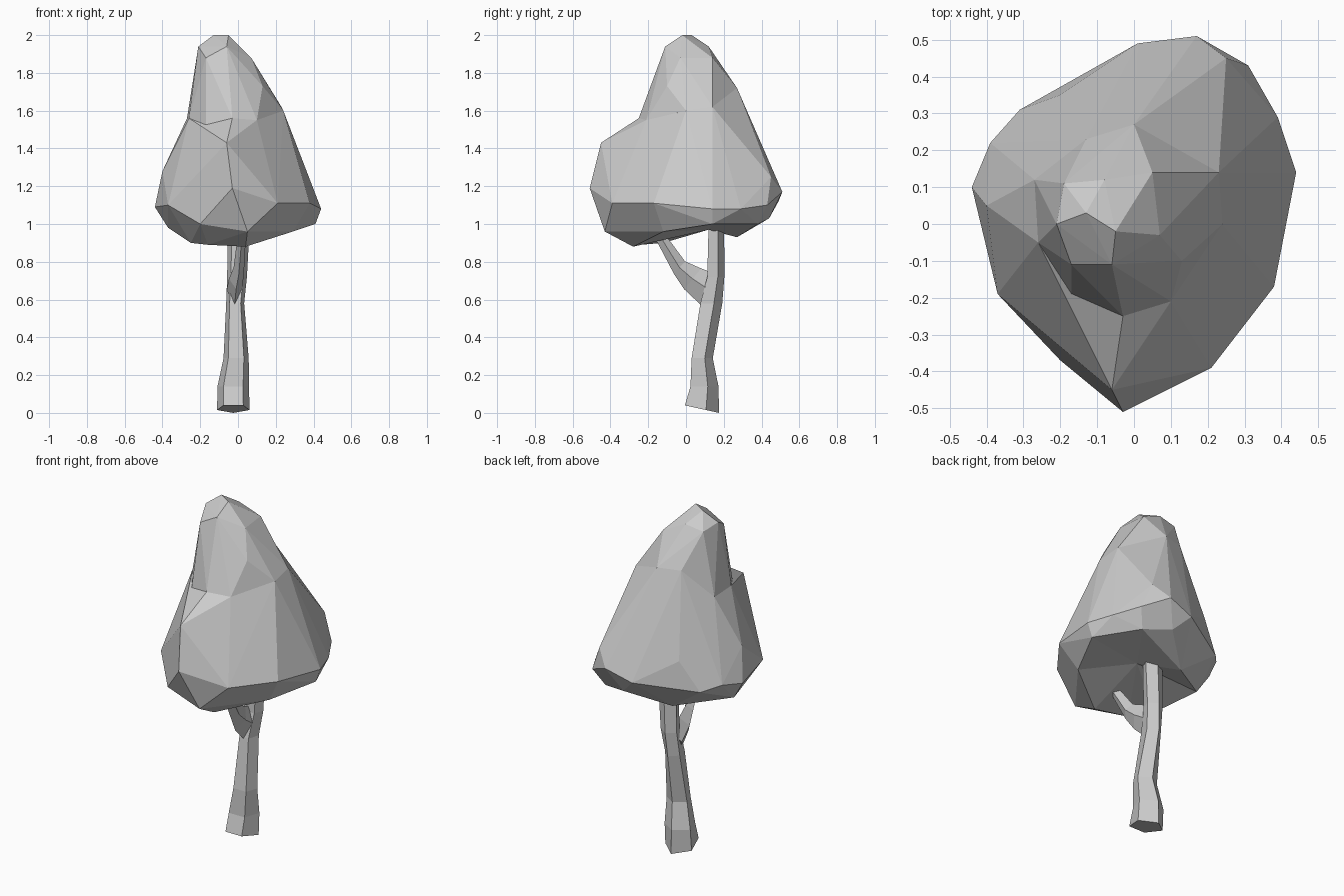
import bpy, bmesh, math


def finish(bm, name):
    bmesh.ops.recalc_face_normals(bm, faces=bm.faces[:])
    me = bpy.data.meshes.new(name)
    bm.to_mesh(me)
    bm.free()
    ob = bpy.data.objects.new(name, me)
    bpy.context.collection.objects.link(ob)
    return ob


def hull(name, points, hollow=None, rim_z=0.0, rim_y=0.0):
    """Faceted foliage mass; an optional hub point hollows its underside."""
    bm = bmesh.new()
    for p in points:
        bm.verts.new(p)
    bmesh.ops.convex_hull(bm, input=bm.verts[:])
    inner = [v for v in bm.verts if not v.link_faces]
    bmesh.ops.delete(bm, geom=inner, context='VERTS')
    if hollow:
        under = [f for f in bm.faces
                 if all(v.co.z < rim_z and v.co.y > rim_y for v in f.verts)]
        bmesh.ops.delete(bm, geom=under, context='FACES')
        hub = bm.verts.new(hollow)
        for e in [e for e in bm.edges if e.is_boundary]:
            bm.faces.new((e.verts[0], e.verts[1], hub))
    return finish(bm, name)


def loft(name, rings, sides, phase):
    """Rings are (x, y, z, half width in x, half depth in y, tilt in z)."""
    bm = bmesh.new()
    loops = []
    for x, y, z, rx, vy, vz in rings:
        loop = []
        for i in range(sides):
            a = math.radians(phase) + 2 * math.pi * i / sides
            c, s = math.cos(a), math.sin(a)
            loop.append(bm.verts.new((x + rx * c, y + vy * s, z + vz * s)))
        loops.append(loop)
    for a, b in zip(loops, loops[1:]):
        for i in range(sides):
            j = (i + 1) % sides
            bm.faces.new((a[i], a[j], b[j], b[i]))
    bm.faces.new(loops[0])
    bm.faces.new(loops[-1])
    return finish(bm, name)


# Trunk, flared at the foot and leaning back
loft("trunk", [
    (-0.025, 0.075, 0.022, 0.09, 0.1, -0.022),
    (-0.025, 0.09, 0.14, 0.088, 0.082, 0),
    (-0.01, 0.08, 0.29, 0.07, 0.062, 0),
    (-0.015, 0.128, 0.58, 0.05, 0.064, 0),
    (-0.005, 0.153, 0.72, 0.055, 0.05, 0),
    (0.005, 0.157, 1.03, 0.062, 0.045, 0),
], 5, 90)

# Side branch forking to the front, with a deep root
loft("branch", [
    (-0.018, 0.125, 0.65, 0.042, 0.045, 0.08),
    (-0.01, 0.035, 0.71, 0.038, 0.045, 0.055),
    (0.005, -0.035, 0.77, 0.028, 0.03, 0.032),
    (0.02, -0.14, 0.94, 0.022, 0.026, 0.01),
], 4, 90)

# Shoulder ring shared by both foliage masses
shoulder = [(-0.17, -0.19, 1.52), (-0.26, -0.05, 1.56), (-0.27, 0.12, 1.56),
            (-0.13, 0.23, 1.72), (0.0, 0.27, 1.72), (0.23, 0.14, 1.62),
            (0.24, 0.0, 1.6), (0.1, -0.21, 1.55), (-0.03, -0.25, 1.56)]

# Lower foliage
belly = [(-0.44, 0.10, 1.09), (-0.40, 0.05, 1.28), (-0.39, 0.22, 1.11),
         (-0.31, 0.31, 1.08), (-0.2, 0.35, 1.25), (0.01, 0.49, 1.12),
         (0.17, 0.51, 1.17), (0.25, 0.45, 1.25), (0.31, 0.43, 1.1),
         (0.39, 0.29, 1.08), (0.44, 0.14, 1.08), (0.38, -0.17, 1.11),
         (0.21, -0.39, 1.11), (-0.03, -0.51, 1.19), (-0.06, -0.45, 1.43),
         (-0.2, -0.37, 1.0), (-0.37, -0.19, 1.1)]
rim = [(-0.37, 0.08, 0.98), (-0.25, -0.12, 0.9), (-0.16, -0.24, 0.89),
       (0.04, -0.28, 0.88), (0.05, -0.43, 0.96), (0.29, -0.12, 0.96),
       (0.41, 0.14, 1.0), (0.26, 0.38, 1.0), (0.1, 0.44, 1.03),
       (-0.1, 0.27, 0.93)]
hull("canopy", shoulder + belly + rim, (0.08, 0.12, 0.97), 1.025, -0.35)

# Upper foliage, its root sunk into the lower mass
peak = [(-0.17, -0.11, 1.88), (-0.06, -0.11, 1.94), (-0.21, 0.0, 1.94),
        (-0.05, -0.02, 2.0), (-0.13, 0.03, 2.0), (-0.08, 0.12, 1.94),
        (-0.19, 0.11, 1.92), (0.07, -0.03, 1.88), (0.05, 0.14, 1.88),
        (0.13, -0.1, 1.73)]
hull("canopy_peak", peak + shoulder + [(0.0, 0.05, 1.35)])
